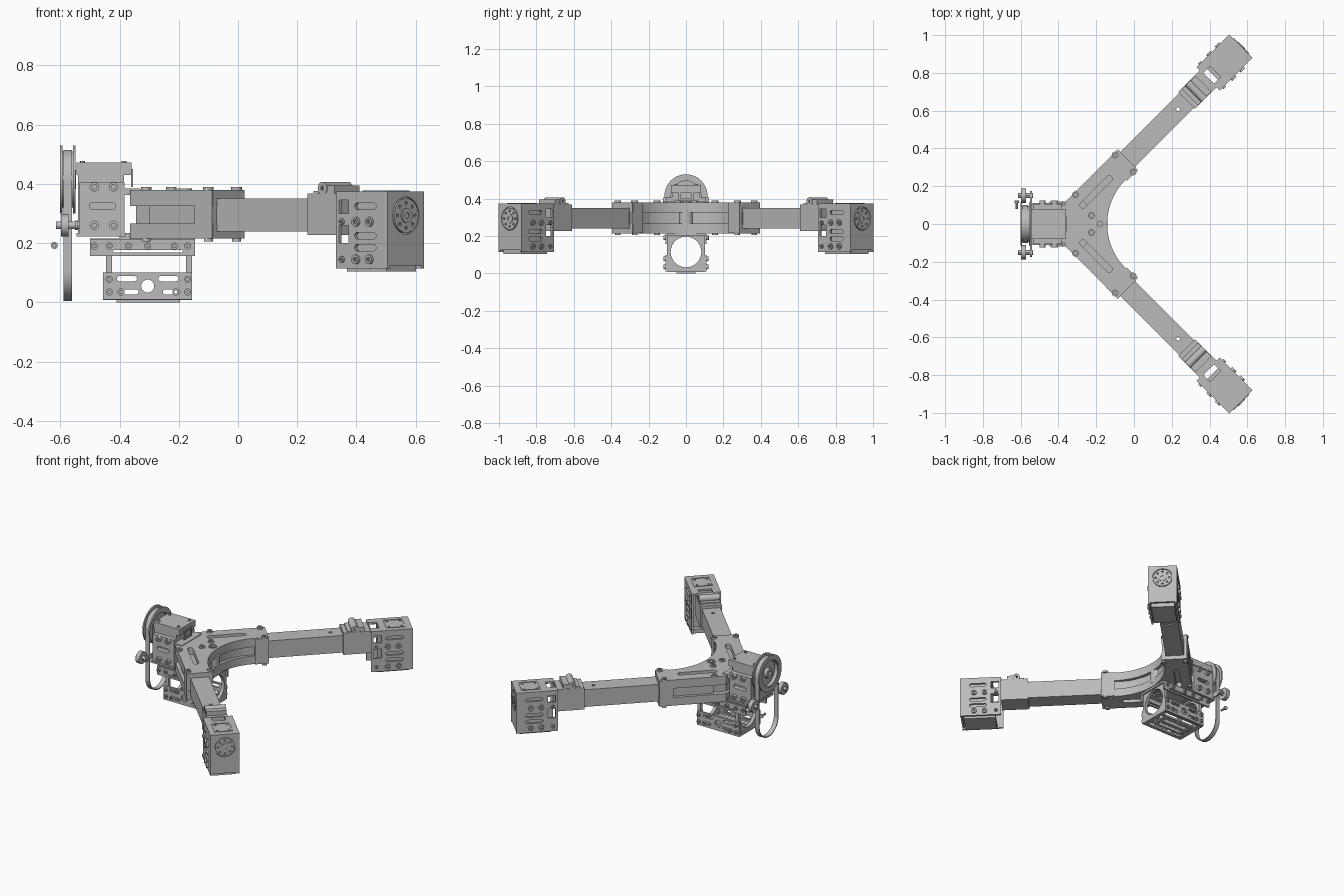
import bpy, math
from mathutils import Matrix, Vector

cube = bpy.data.objects.get("Cube")
if cube:
    bpy.data.objects.remove(cube)

grey = bpy.data.materials.new("machined_grey")
grey.use_nodes = True
COLOUR = (0.5, 0.5, 0.5, 1)
grey.diffuse_color = COLOUR
grey.node_tree.nodes["Principled BSDF"].inputs["Base Color"].default_value = COLOUR
made = []
WORLD = Matrix.Identity(4)


# ---- outline helpers (2D) ----
def rect(x0, x1, y0, y1):
    return [(x0, y0), (x1, y0), (x1, y1), (x0, y1)]


def circle(cx, cy, r, n=32):
    return [(cx + r * math.cos(2 * math.pi * i / n), cy + r * math.sin(2 * math.pi * i / n)) for i in range(n)]


def capsule(ax, ay, bx, by, r, n=10):
    a = math.atan2(by - ay, bx - ax) + math.pi / 2
    ends = []
    for cx, cy, start in ((ax, ay, a), (bx, by, a + math.pi)):
        for i in range(n + 1):
            t = start + math.pi * i / n
            ends.append((cx + r * math.cos(t), cy + r * math.sin(t)))
    return ends


# ---- frames: local x, y in the plate, local z through it ----
def frame(ax, ay, az, origin=(0, 0, 0)):
    m = Matrix((ax, ay, az)).transposed().to_4x4()
    m.translation = Vector(origin)
    return m


def flat(z):
    return Matrix.Translation((0, 0, z))


def facing_x(x):
    return frame((0, 1, 0), (0, 0, 1), (1, 0, 0), (x, 0, 0))


def facing_y(y):
    return frame((1, 0, 0), (0, 0, 1), (0, -1, 0), (0, y, 0))


def plate(name, outline, holes, depth, m):
    """Solid plate with cut-through holes, centred on the frame m."""
    cu = bpy.data.curves.new(name, 'CURVE')
    cu.dimensions = '2D'
    cu.fill_mode = 'BOTH'
    cu.extrude = depth / 2
    for loop in [outline] + list(holes):
        sp = cu.splines.new('POLY')
        sp.points.add(len(loop) - 1)
        for p, (x, y) in zip(sp.points, loop):
            p.co = (x, y, 0, 1)
        sp.use_cyclic_u = True
    tmp = bpy.data.objects.new(name + "_outline", cu)
    me = bpy.data.meshes.new_from_object(tmp)
    bpy.data.objects.remove(tmp)
    me.name = name
    me.materials.clear()
    me.materials.append(grey)
    ob = bpy.data.objects.new(name, me)
    bpy.context.collection.objects.link(ob)
    ob.matrix_world = m
    made.append(ob)
    return ob


def box(name, x0, x1, y0, y1, z0, z1, m=WORLD):
    return plate(name, rect(x0, x1, y0, y1), [], z1 - z0, m @ flat((z0 + z1) / 2))


def bolt(a, b, m, r=0.014, depth=0.012):
    plate("bolt_head", circle(a, b, r, 16), [circle(a, b, r * 0.5, 6)], depth, m)


# ---- central bracket: forked shells with a concave inner edge ----
def fork(inset):
    w, cx, r = 0.105 - inset * 1.4, 0.188, 0.33 + inset
    upper = [(-0.365 + inset, w + 0.01), (-0.085 - inset, 0.395 - inset * 2.4)]
    a0 = math.asin(0.285 / 0.33)
    arc = [(cx - r * math.cos(a0 * t / 12), r * math.sin(a0 * t / 12)) for t in range(12, -13, -1)]
    return upper + arc + [(x, -y) for x, y in reversed(upper)]


slots = [capsule(-0.27, s * 0.1, -0.13, s * 0.24, 0.016) for s in (1, -1)]
ring_hole = [circle(-0.18, 0, 0.014, 16)]
plate("bracket_top_shell", fork(0), slots + ring_hole, 0.055, flat(0.3525))
plate("bracket_bottom_shell", fork(0), slots, 0.052, flat(0.241))
plate("bracket_core", fork(0.02), [], 0.07, flat(0.296))
plate("bracket_centre_boss", circle(-0.18, 0, 0.04, 24), [], 0.1, flat(0.295))
plate("centre_ring", circle(-0.18, 0, 0.024, 24), [circle(-0.18, 0, 0.016, 24)], 0.006, flat(0.382))
for s in (1, -1):
    for x, y in ((-0.1, 0.365), (-0.005, 0.275), (-0.31, 0.155), (-0.225, 0.045)):
        bolt(x, s * y, flat(0.384), 0.018)
        bolt(x, s * y, flat(0.212), 0.015)

# ---- two diagonal arms, each with a clamp and a drive housing ----
for s in (1, -1):
    A = Matrix.Translation((-0.375, 0, 0)) @ Matrix.Rotation(s * math.pi / 4, 4, 'Z')
    box("bracket_end_post", 0.4, 0.482, -0.077, 0.075, 0.216, 0.379, A)
    plate("arm_tube", rect(0.16, 1.0, -0.055, 0.055), [circle(0.86, 0, 0.01, 12)], 0.11, A @ flat(0.295))
    box("clamp_sleeve", 0.925, 1.088, -0.063, 0.063, 0.228, 0.368, A)
    across = A @ frame((1, 0, 0), (0, 0, 1), (0, -1, 0))
    plate("clamp_hinge", circle(0.995, 0.385, 0.022, 24), [circle(0.995, 0.385, 0.008, 12)], 0.124, across)
    box("clamp_pad", 0.995, 1.05, -0.06, 0.06, 0.36, 0.395, A)
    box("clamp_lip", 0.95, 0.975, -0.06, 0.06, 0.36, 0.376, A)

    # drive housing: top plate, end plate, slotted sides, inner body
    plate("housing_top", rect(1.085, 1.332, -0.087, 0.087),
          [rect(1.09, 1.14, -0.04, 0.04)], 0.012, A @ flat(0.369))
    plate("housing_hatch", rect(1.18, 1.295, -0.055, 0.055), [rect(1.184, 1.291, -0.051, 0.051)],
          0.004, A @ flat(0.376))
    for a in (1.2, 1.275):
        for t in (-0.035, 0.035):
            bolt(a, t, A @ flat(0.376), 0.007, 0.004)
    openings = [rect(1.1, 1.145, 0.3, 0.345), rect(1.1, 1.145, 0.2, 0.26)]
    for z in (0.325, 0.225, 0.185):
        openings.append(capsule(1.185, z, 1.265, z, 0.011))
    for side in (1, -1):
        plate("housing_side", rect(1.085, 1.332, 0.115, 0.375), openings, 0.012,
              across @ flat(side * 0.081))
        for a in (1.184, 1.248):
            for z in (0.272, 0.145):
                bolt(a, z, across @ flat(side * 0.09), 0.016, 0.014)
        for z in (0.272, 0.145):
            bolt(1.115, z, across @ flat(side * 0.089), 0.011)
    box("drive_body", 1.15, 1.325, -0.066, 0.066, 0.13, 0.365, A)
    box("housing_foot", 1.12, 1.31, -0.07, 0.07, 0.104, 0.13, A)

    # round hub on the outer end
    end = A @ frame((0, 1, 0), (0, 0, 1), (1, 0, 0), (1.326, 0, 0))
    plate("housing_end", rect(-0.087, 0.087, 0.125, 0.375), [circle(0, 0.293, 0.063)], 0.012, end)
    plate("hub_disc", circle(0, 0.293, 0.058),
          [circle(0.042 * math.cos(k * math.pi / 4), 0.293 + 0.042 * math.sin(k * math.pi / 4), 0.006, 10)
           for k in range(8)], 0.016, end)
    plate("hub_centre", circle(0, 0.293, 0.025, 24), [circle(0, 0.293, 0.011, 16)], 0.024, end)

# ---- rear motor block ----
box("rear_motor", -0.54, -0.385, -0.076, 0.076, 0.235, 0.43)
box("rear_motor_lid", -0.545, -0.36, -0.08, 0.08, 0.43, 0.472)
box("rear_motor_base", -0.545, -0.38, -0.11, 0.11, 0.222, 0.234)
box("upper_bridge", -0.4, -0.33, -0.1, 0.1, 0.362, 0.384)
box("lower_bridge", -0.4, -0.33, -0.1, 0.1, 0.216, 0.234)
for s in (1, -1):
    plate("motor_side", rect(-0.535, -0.383, 0.234, 0.406),
          [capsule(-0.49, 0.325, -0.425, 0.325, 0.012)], 0.03, facing_y(s * 0.09))
    for x in (-0.485, -0.42):
        for z in (0.39, 0.26):
            bolt(x, z, facing_y(s * 0.112), 0.016, 0.024)
    for x in (-0.525, -0.385):
        bolt(x, s * 0.055, flat(0.474), 0.009, 0.008)
plate("motor_window_frame", rect(-0.04, 0.04, 0.39, 0.45), [rect(-0.03, 0.03, 0.4, 0.44)], 0.008, facing_x(-0.358))

# ---- pulley and hanging belt ----
ZW = 0.415
for x in (-0.597, -0.553):
    plate("pulley_flange", circle(0, ZW, 0.115, 48), [circle(0, ZW, 0.085, 48)], 0.008, facing_x(x))
plate("pulley_rim", circle(0, ZW, 0.095, 48), [circle(0, ZW, 0.08, 48)], 0.044, facing_x(-0.575))
plate("pulley_web", circle(0, ZW, 0.082, 48), [], 0.012, facing_x(-0.57))
plate("pulley_hub", circle(0, ZW, 0.032, 24), [circle(0, ZW, 0.012, 16)], 0.05, facing_x(-0.572))
plate("belt", capsule(0, 0.105, 0, ZW, 0.1, 24), [capsule(0, 0.105, 0, ZW, 0.094, 24)], 0.03, facing_x(-0.575))
plate("idler_bar", capsule(-0.16, 0.26, 0.16, 0.26, 0.016), [], 0.01, facing_x(-0.545))
for s in (1, -1):
    plate("idler_roller", circle(s * 0.15, 0.26, 0.038, 24), [], 0.026, facing_x(-0.585))
    plate("idler_axle", circle(s * 0.15, 0.26, 0.013, 12), [], 0.08, facing_x(-0.575))
plate("loose_pin", circle(-0.62, 0.192, 0.007, 12), [], 0.04, facing_y(0.1))
plate("loose_pin_head", circle(-0.62, 0.192, 0.012, 12), [], 0.012, facing_y(0.118))

# ---- hanging cage ----
plate("cage_top", rect(-0.5, -0.145, -0.1, 0.1), [rect(-0.42, -0.19, -0.06, 0.06)], 0.012, flat(0.209))
for x in (-0.435, -0.165):
    plate("cage_end_frame", rect(-0.102, 0.102, 0.012, 0.205), [circle(0, 0.115, 0.082, 40)],
          0.02, facing_x(x))
low_holes = [circle(-0.305, 0.055, 0.022, 20)]
for x in (-0.375, -0.235):
    low_holes += [capsule(x - 0.025, 0.08, x + 0.025, 0.08, 0.009),
                  capsule(x - 0.01, 0.035, x + 0.03, 0.035, 0.009)]
for s in (1, -1):
    plate("cage_upper_rail", rect(-0.5, -0.145, 0.157, 0.212),
          [capsule(-0.42, 0.172, -0.19, 0.172, 0.004)], 0.012, facing_y(s * 0.104))
    plate("cage_lower_rail", rect(-0.455, -0.155, 0.01, 0.1), low_holes, 0.012, facing_y(s * 0.104))
    for x in (-0.485, -0.435, -0.37, -0.305, -0.215, -0.17):
        bolt(x, 0.19, facing_y(s * 0.114), 0.012)
    for x in (-0.435, -0.17):
        for z in (0.035, 0.078):
            bolt(x, z, facing_y(s * 0.114), 0.012)
    for x in (-0.395, -0.21):
        bolt(x, 0.035, facing_y(s * 0.114), 0.012)
grate = [rect(-0.425, -0.18, y - 0.014, y + 0.014) for y in (-0.072, -0.024, 0.024, 0.072)]
plate("cage_floor", rect(-0.455, -0.155, -0.1, 0.1), grate, 0.012, flat(0.014))
foot = [rect(-0.39, -0.215, y - 0.014, y + 0.014) for y in (-0.024, 0.024)]
plate("cage_foot", rect(-0.41, -0.195, -0.05, 0.05), foot, 0.009, flat(0.0045))

# ---- shading ----
bpy.ops.object.select_all(action='DESELECT')
for ob in made:
    ob.select_set(True)
bpy.context.view_layer.objects.active = made[0]
bpy.ops.object.shade_smooth_by_angle(angle=math.radians(30))
